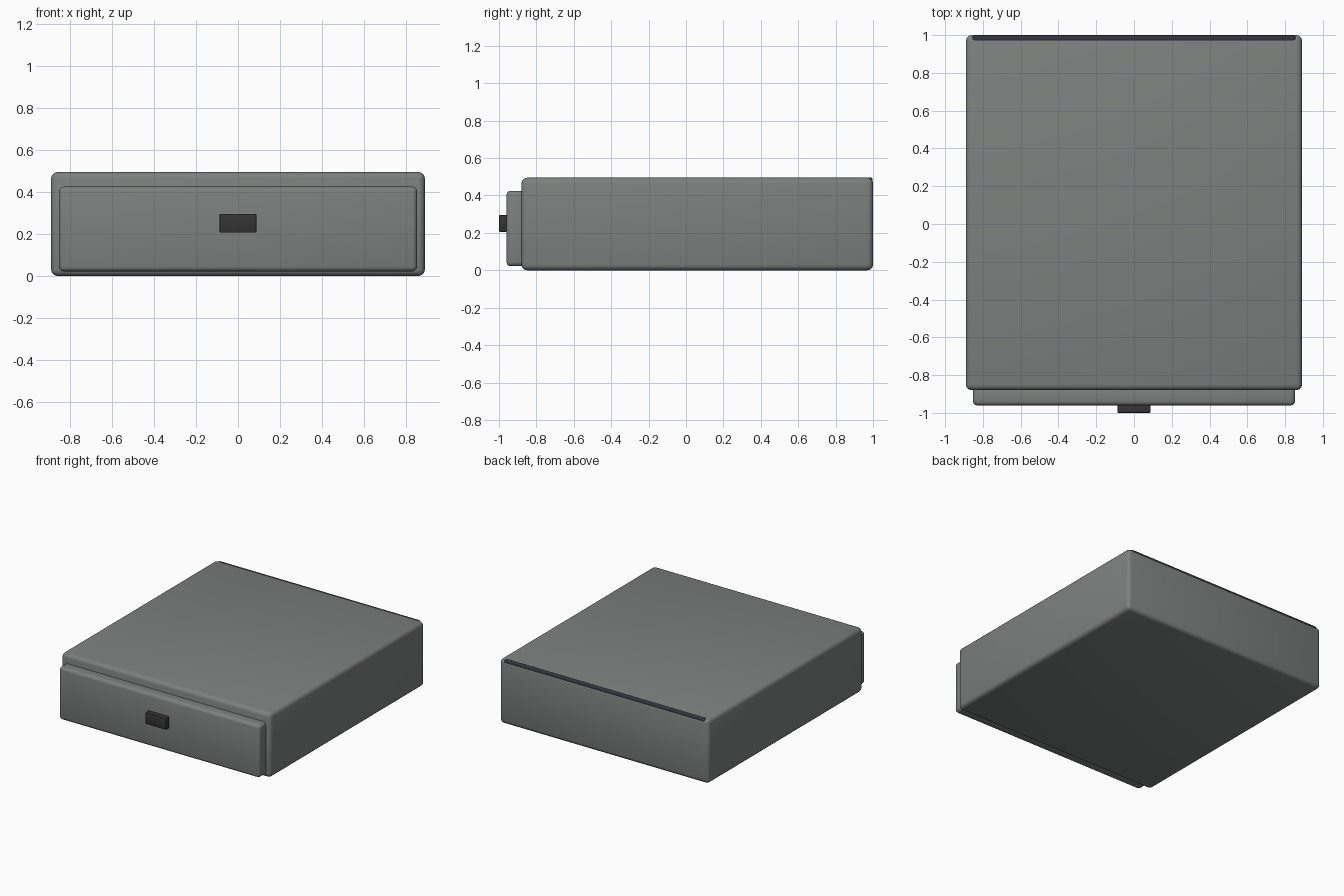
import bpy, math

if "Cube" in bpy.data.objects:
    bpy.data.objects.remove(bpy.data.objects["Cube"])


def material(name, rgb):
    m = bpy.data.materials.new(name)
    m.diffuse_color = (*rgb, 1)
    m.use_nodes = True
    m.node_tree.nodes["Principled BSDF"].inputs["Base Color"].default_value = m.diffuse_color
    return m


GREY = material("painted_grey", (0.20, 0.22, 0.21))
DARK = material("dark_plastic", (0.035, 0.035, 0.035))
STRIP = material("dark_strip", (0.03, 0.035, 0.045))


def rounded_box(name, lo, hi, bevel, segments, mat):
    """Bevelled box between two opposite corners."""
    centre = [(a + b) / 2 for a, b in zip(lo, hi)]
    bpy.ops.mesh.primitive_cube_add(size=1, location=centre)
    ob = bpy.context.object
    ob.name = name
    ob.scale = [b - a for a, b in zip(lo, hi)]
    bpy.ops.object.transform_apply(location=False, rotation=False, scale=True)
    mod = ob.modifiers.new("rounded_edges", "BEVEL")
    mod.width = bevel
    mod.segments = segments
    bpy.ops.object.modifier_apply(modifier=mod.name)
    bpy.ops.object.shade_smooth_by_angle(angle=math.radians(35))
    ob.data.materials.append(mat)
    return ob


# Main case
rounded_box("case", (-0.89, -0.88, 0.0), (0.89, 1.0, 0.495), 0.03, 3, GREY)

# Stepped front panel, set slightly into the case
rounded_box("front_panel", (-0.853, -0.96, 0.022), (0.853, -0.85, 0.425), 0.022, 3, GREY)

# Pull on the front panel
rounded_box("front_pull", (-0.088, -1.0, 0.206), (0.088, -0.957, 0.296), 0.006, 2, DARK)

# Dark strip along the rear top edge
rounded_box("rear_edge_strip", (-0.857, 0.965, 0.462), (0.857, 0.998, 0.496), 0.012, 3, STRIP)
